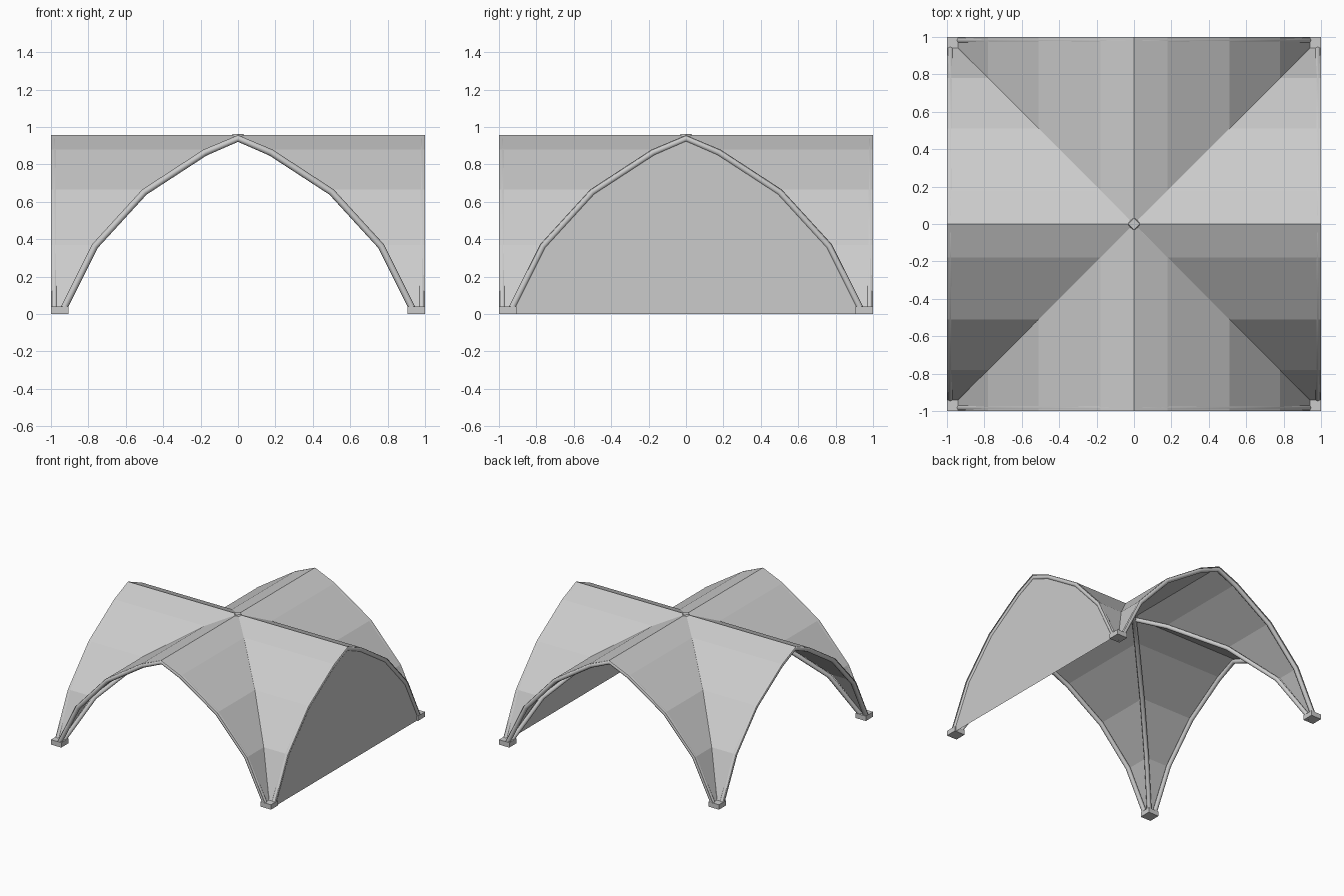
import bpy
import bmesh
import math
from mathutils import Matrix, Vector

if "Cube" in bpy.data.objects:
    bpy.data.objects.remove(bpy.data.objects["Cube"], do_unlink=True)

# One plain grey for canopy, poles and feet
grey = bpy.data.materials.new("light_grey")
grey.use_nodes = True
grey.diffuse_color = (0.6, 0.6, 0.6, 1)
grey.node_tree.nodes["Principled BSDF"].inputs["Base Color"].default_value = (0.6, 0.6, 0.6, 1)

# Half arch from apex to ground, then mirrored to a full arch
HALF = [(0, 0.957), (0.18, 0.88), (0.51, 0.665), (0.78, 0.37), (0.96, 0)]
ARCH = [(-x, z) for x, z in reversed(HALF[1:])] + HALF
POLE = 0.018


def finish(bm, name):
    mesh = bpy.data.meshes.new(name)
    bm.to_mesh(mesh)
    bm.free()
    mesh.materials.append(grey)
    obj = bpy.data.objects.new(name, mesh)
    bpy.context.collection.objects.link(obj)
    return obj


def tube(name, points):
    curve = bpy.data.curves.new(name, "CURVE")
    curve.dimensions = "3D"
    curve.bevel_depth = POLE
    curve.bevel_resolution = 2
    curve.use_fill_caps = True
    spline = curve.splines.new("POLY")
    spline.points.add(len(points) - 1)
    for target, p in zip(spline.points, points):
        target.co = (*p, 1)
    curve.materials.append(grey)
    obj = bpy.data.objects.new(name, curve)
    bpy.context.collection.objects.link(obj)
    bpy.ops.object.select_all(action="DESELECT")
    obj.select_set(True)
    bpy.context.view_layer.objects.active = obj
    bpy.ops.object.convert(target="MESH")
    bpy.ops.object.shade_smooth_by_angle(angle=math.radians(50))


# Canopy: four vault arms meeting along diagonal valleys
bm = bmesh.new()
for turn in range(4):
    rot = Matrix.Rotation(turn * math.pi / 2, 3, "Z")
    for (x0, z0), (x1, z1) in zip(ARCH, ARCH[1:]):
        corners = [(x0, -1, z0), (x1, -1, z1), (x1, -abs(x1), z1), (x0, -abs(x0), z0)]
        bm.faces.new([bm.verts.new(rot @ Vector(c)) for c in corners])
bmesh.ops.remove_doubles(bm, verts=bm.verts, dist=0.0005)
finish(bm, "canopy")

# Poles sit just inside the cloth, with their ends on the ground
inner = [(x * 0.981, max(z * 0.981, 0.01)) for x, z in ARCH]
edge = 1 - POLE
for name, side in (("front", -edge), ("back", edge)):
    tube(name + "_arch_pole", [(x, side, z) for x, z in inner])
for name, side in (("right", -edge), ("left", edge)):
    tube(name + "_arch_pole", [(side, x, z) for x, z in inner])
for name, sign in (("first", 1), ("second", -1)):
    tube(name + "_diagonal_pole", [(x, sign * x, z) for x, z in inner])

# Side wall closing the left arch
bm = bmesh.new()
bm.faces.new([bm.verts.new((0.99, y, z)) for y, z in ARCH])
bmesh.ops.recalc_face_normals(bm, faces=bm.faces)
wall = finish(bm, "left_wall")
if wall.data.polygons[0].normal.x < 0:
    wall.data.flip_normals()

# Feet under the four corners
for name, sx, sy in (("front_left", 1, -1), ("front_right", -1, -1),
                     ("back_left", 1, 1), ("back_right", -1, 1)):
    bm = bmesh.new()
    place = Matrix.Translation((sx * 0.953, sy * 0.953, 0.02))
    bmesh.ops.create_cube(bm, size=1, matrix=place @ Matrix.Diagonal((0.094, 0.094, 0.04, 1)))
    finish(bm, name + "_foot")

# Diamond cap over the crossing
bm = bmesh.new()
bmesh.ops.create_cone(bm, cap_ends=True, segments=4, radius1=0.04, radius2=0.03,
                      depth=0.016, matrix=Matrix.Translation((0, 0, 0.954)))
cap = finish(bm, "crown_cap")
top = max(cap.data.vertices, key=lambda v: v.co.z).co
if abs(top.x) > 0.005 and abs(top.y) > 0.005:
    cap.rotation_euler.z = math.pi / 4
